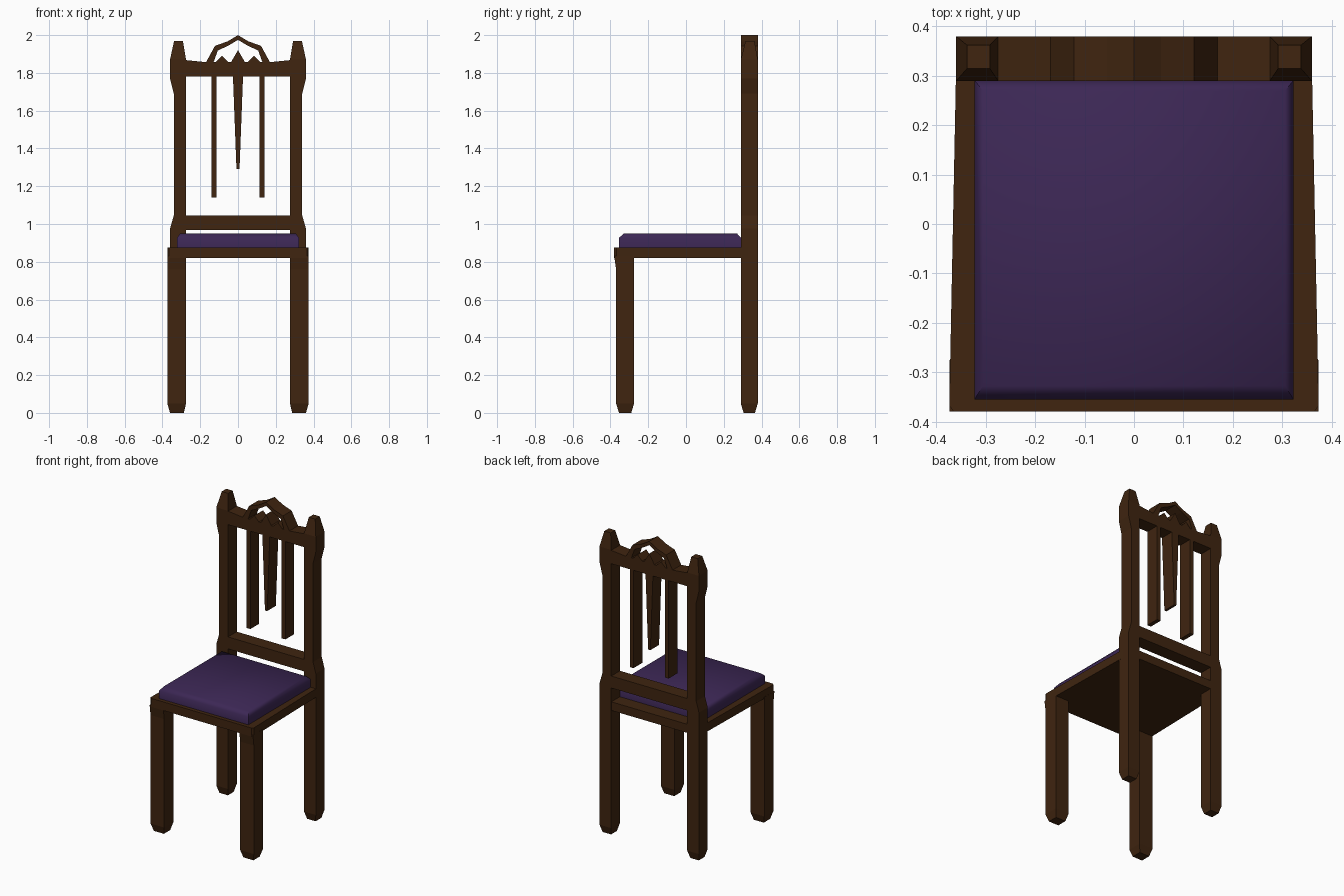
import bpy, bmesh, math

if "Cube" in bpy.data.objects:
    bpy.data.objects.remove(bpy.data.objects["Cube"])


def material(name, rgb):
    m = bpy.data.materials.new(name)
    m.diffuse_color = (*rgb, 1)
    m.use_nodes = True
    m.node_tree.nodes["Principled BSDF"].inputs["Base Color"].default_value = m.diffuse_color
    return m


wood = material("dark wood", (0.05, 0.018, 0.005))
fabric = material("purple fabric", (0.045, 0.02, 0.09))


def loft(name, rings, mat):
    """Join equal-length point loops into a closed solid."""
    bm = bmesh.new()
    loops = [[bm.verts.new(p) for p in r] for r in rings]
    n = len(loops[0])
    for a, b in zip(loops, loops[1:]):
        for i in range(n):
            j = (i + 1) % n
            bm.faces.new((a[i], a[j], b[j], b[i]))
    bm.faces.new(loops[0])
    bm.faces.new(loops[-1])
    bmesh.ops.recalc_face_normals(bm, faces=bm.faces)
    me = bpy.data.meshes.new(name)
    bm.to_mesh(me)
    bm.free()
    me.materials.append(mat)
    ob = bpy.data.objects.new(name, me)
    bpy.context.collection.objects.link(ob)
    return ob


def stack(name, sections, mat, side=1):
    """Solid from rectangles (z, x0, x1, y0, y1), mirrored by side."""
    return loft(name, [[(side * x0, y0, z), (side * x1, y0, z), (side * x1, y1, z), (side * x0, y1, z)]
                       for z, x0, x1, y0, y1 in sections], mat)


def plate(name, profile, y0=0.29, y1=0.38):
    """Extrude an xz outline through the depth of the back."""
    return loft(name, [[(x, y, z) for x, z in profile] for y in (y0, y1)], wood)


def bar(name, x0, x1, z0, z1):
    return plate(name, [(x0, z0), (x1, z0), (x1, z1), (x0, z1)])


for side, word in ((-1, "left"), (1, "right")):
    # back posts run from the foot to the finial
    stack("back_post_" + word, [
        (0.0, 0.287, 0.348, 0.305, 0.365), (0.05, 0.275, 0.36, 0.29, 0.38),
        (0.975, 0.275, 0.36, 0.29, 0.38), (1.045, 0.275, 0.34, 0.29, 0.38),
        (1.69, 0.275, 0.34, 0.29, 0.38), (1.77, 0.275, 0.36, 0.29, 0.38),
        (1.87, 0.275, 0.36, 0.29, 0.38), (1.97, 0.292, 0.338, 0.315, 0.362)], wood, side)
    # front legs
    stack("front_leg_" + word, [
        (0.0, 0.288, 0.36, -0.355, -0.29), (0.05, 0.275, 0.374, -0.37, -0.275),
        (0.83, 0.275, 0.374, -0.37, -0.275)], wood, side)
    # small wedge under the seat edge, in front of each leg
    stack("leg_bracket_" + word, [
        (0.76, 0.275, 0.374, -0.37, -0.36), (0.83, 0.275, 0.374, -0.38, -0.36)], wood, side)
    # straight slats hanging from the top rail
    bar("slat_" + word, side * 0.127 - 0.0135, side * 0.127 + 0.0135, 1.14, 1.79)
    # small points under the arch
    plate("small_point_" + word, [(side * 0.12, 1.855), (side * 0.05, 1.855), (side * 0.085, 1.89)])

# seat frame
outline = [(-0.365, -0.38), (0.365, -0.38), (0.374, -0.368), (0.359, 0.379), (-0.359, 0.379), (-0.374, -0.368)]
loft("seat_frame", [[(x, y, z) for x, y in outline] for z in (0.82, 0.876)], wood)

# cushion
cushion = stack("seat_cushion", [
    (0.87, -0.323, 0.323, -0.355, 0.291), (0.927, -0.323, 0.323, -0.355, 0.291),
    (0.95, -0.306, 0.306, -0.328, 0.27)], fabric)
bpy.context.view_layer.objects.active = cushion
cushion.select_set(True)
bpy.ops.object.shade_smooth_by_angle(angle=math.radians(60))

# back rails
bar("lower_back_rail", -0.28, 0.28, 0.967, 1.045)
plate("top_rail", [(-0.28, 1.78), (0.28, 1.78), (0.28, 1.868), (0.17, 1.857),
                   (-0.17, 1.857), (-0.28, 1.868)])

# tapered centre splat and tall centre point
plate("centre_splat", [(-0.008, 1.29), (0.008, 1.29), (0.027, 1.79), (-0.027, 1.79)])
plate("centre_point", [(-0.038, 1.855), (0.038, 1.855), (0, 1.92)])

# crest arch
outer = [(0.17, 1.855), (0.122, 1.943), (0.055, 1.967), (0, 2.0)]
inner = [(0.13, 1.855), (0.107, 1.918), (0.05, 1.945), (0, 1.975)]
arch = outer + [(-x, z) for x, z in outer[-2::-1]] + [(-x, z) for x, z in inner] + inner[-2::-1]
plate("crest_arch", arch)
